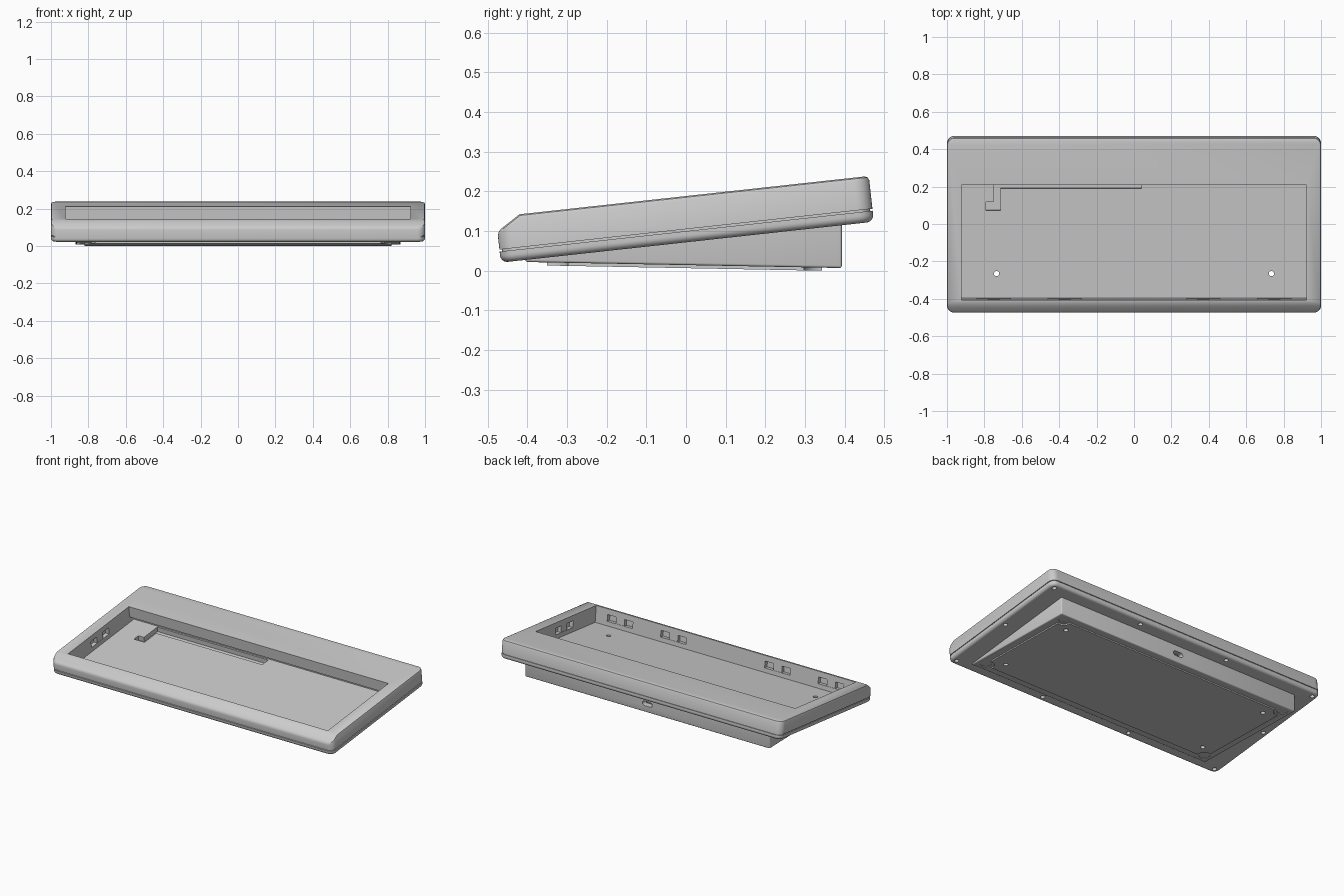
import bpy, bmesh
from math import radians, cos, sin, pi
from mathutils import Matrix

if "Cube" in bpy.data.objects:
    bpy.data.objects.remove(bpy.data.objects["Cube"])

TILT = Matrix.Translation((0, 0, 0.103)) @ Matrix.Rotation(radians(6.25), 4, 'X')
BASE = Matrix.Translation((0, 0, 0.0145)) @ Matrix.Rotation(radians(-1.09), 4, 'X')
FLAT = Matrix()


def finish(bm, name, matrix=FLAT):
    bmesh.ops.recalc_face_normals(bm, faces=bm.faces)
    bm.transform(matrix)
    me = bpy.data.meshes.new(name)
    bm.to_mesh(me)
    bm.free()
    ob = bpy.data.objects.new(name, me)
    bpy.context.collection.objects.link(ob)
    return ob


def loft(bm, rings):
    loops = [[bm.verts.new(p) for p in r] for r in rings]
    n = len(loops[0])
    for a, b in zip(loops, loops[1:]):
        for i in range(n):
            bm.faces.new((a[i], a[(i + 1) % n], b[(i + 1) % n], b[i]))
    bm.faces.new(loops[0][::-1])
    bm.faces.new(loops[-1])


def rounded(hx, hy, r, z, seg=8):
    pts = []
    for k, (sx, sy) in enumerate(((1, 1), (-1, 1), (-1, -1), (1, -1))):
        for i in range(seg + 1):
            t = (k + i / seg) * pi / 2
            pts.append((sx * (hx - r) + r * cos(t), sy * (hy - r) + r * sin(t), z))
    return pts


def prism(bm, pts, axis, lo, hi):
    put = {'x': lambda p, d: (d, p[0], p[1]),
           'y': lambda p, d: (p[0], d, p[1]),
           'z': lambda p, d: (p[0], p[1], d)}[axis]
    loft(bm, [[put(p, d) for p in pts] for d in (lo, hi)])


def box(bm, x0, x1, y0, y1, z0, z1):
    prism(bm, [(x0, y0), (x1, y0), (x1, y1), (x0, y1)], 'z', z0, z1)


def discs(name, centres, r, lo, hi, matrix=FLAT):
    bm = bmesh.new()
    for x, y in centres:
        prism(bm, [(x + r * cos(i * pi / 12), y + r * sin(i * pi / 12)) for i in range(24)], 'z', lo, hi)
    return finish(bm, name, matrix)


def cut(cutter, *targets):
    cutter.hide_render = True
    for ob in targets:
        mod = ob.modifiers.new("cut", 'BOOLEAN')
        mod.operation, mod.solver, mod.object = 'DIFFERENCE', 'EXACT', cutter
        bpy.context.view_layer.objects.active = ob
        bpy.ops.object.modifier_apply(modifier=mod.name)
    bpy.data.objects.remove(cutter)


# Upper shell: rounded block, sloped front, bevelled rim
bm = bmesh.new()
loft(bm, [rounded(1, 0.473, 0.04, z) for z in (0.002, 0.085)])
cutres = bmesh.ops.bisect_plane(bm, geom=bm.verts[:] + bm.edges[:] + bm.faces[:], plane_co=(0, -0.413, 0.085),
                                plane_no=(0, -0.037, 0.059), clear_outer=True)
bmesh.ops.holes_fill(bm, edges=[e for e in bm.edges if e.is_boundary])
bmesh.ops.recalc_face_normals(bm, faces=bm.faces)
rim = [e for e in bm.edges if len(e.link_faces) == 2
       and sorted(f.normal.z > 0.5 for f in e.link_faces) == [False, True]]
bmesh.ops.bevel(bm, geom=rim, offset=0.011, segments=2, profile=0.5, affect='EDGES')
upper = finish(bm, "upper_shell", TILT)

# Lower shell: rounded bottom edge, inset seam band on top
bm = bmesh.new()
levels = [(0.018 * (1 - sin(t)), -0.013 - 0.018 * cos(t)) for t in (i * pi / 12 for i in range(7))]
levels += [(0, -0.003), (0.006, -0.003), (0.006, 0.002)]
loft(bm, [rounded(1 - d, 0.473 - d, 0.04 - d, z) for d, z in levels])
lower = finish(bm, "lower_shell", TILT)

# Wedge foot under the case
bm = bmesh.new()
prism(bm, [(-0.405, 0.0222), (0.393, 0.007), (0.393, 0.1195), (-0.405, 0.033)], 'x', -0.87, 0.87)
edges = [e for e in bm.edges if not all(v.co.z > 0.03 for v in e.verts)]
bmesh.ops.bevel(bm, geom=edges, offset=0.006, segments=3, profile=0.5, affect='EDGES')
wedge = finish(bm, "wedge_foot")

# Base plate
bm = bmesh.new()
box(bm, -0.82, 0.82, -0.35, 0.343, -0.0078, 0.004)
plate = finish(bm, "base_plate", BASE)

# Main opening, undercut below the rear rim
bm = bmesh.new()
prism(bm, [(-0.40, 0.12), (0.22, 0.12), (0.22, 0.015), (0.26, 0.015), (0.26, -0.02), (-0.40, -0.02)],
      'x', -0.923, 0.923)
cut(finish(bm, "opening", TILT), upper, lower)

# Cable channel with hooked end
bm = bmesh.new()
prism(bm, [(0.04, 0.25), (-0.75, 0.25), (-0.75, 0.115), (-0.79, 0.115), (-0.79, 0.07),
           (-0.715, 0.07), (-0.715, 0.189), (0.04, 0.189)], 'z', -0.05, -0.01)
cut(finish(bm, "channel", TILT), lower, wedge)

# Clip recesses in the inner walls, each with a small tab
slots, tabs = bmesh.new(), bmesh.new()
for x in (-0.75, -0.37, 0.37, 0.75):
    box(slots, x - 0.09, x + 0.09, -0.425, -0.39, 0.008, 0.05)
    box(tabs, x - 0.03, x + 0.03, -0.427, -0.402, 0.006, 0.052)
for s in (-1, 1):
    x0, x1 = sorted((s * 0.91, s * 0.948))
    box(slots, x0, x1, -0.17, 0.01, 0.008, 0.05)
    x0, x1 = sorted((s * 0.925, s * 0.95))
    box(tabs, x0, x1, -0.11, -0.05, 0.006, 0.052)
cut(finish(slots, "slots", TILT), upper)
finish(tabs, "clip_tabs", TILT)

# Perimeter screw holes
spots = [(x, y) for x in (-0.962, -0.32, 0.32, 0.962) for y in (-0.437, 0.437)] + [(-0.962, 0), (0.962, 0)]
cut(discs("case_screws", spots, 0.013, -0.05, -0.012, TILT), lower)

# Round foot pads: plate corners scooped, shallow recesses in the wedge
feet = [(x, y) for x in (-0.815, 0.815) for y in (-0.347, 0.347)]
cut(discs("scoops", feet, 0.05, -0.03, 0.03, BASE), plate)
cut(discs("pad_recess", feet, 0.032, -0.02, 0.003, BASE), wedge)

# Plate screws; the front pair pass through to the tray floor
cut(discs("front_screws", [(-0.735, -0.265), (0.735, -0.265)], 0.014, -0.05, 0.09), plate, wedge, lower)
cut(discs("rear_screws", [(-0.735, 0.27), (0.735, 0.27)], 0.014, -0.05, 0.03), plate, wedge)

# Cable port in the wedge's back face
bm = bmesh.new()
port = [((0.02 if i < 9 else -0.02) + 0.015 * cos((i if i < 9 else i - 1) * pi / 8 - pi / 2),
         0.062 + 0.015 * sin((i if i < 9 else i - 1) * pi / 8 - pi / 2)) for i in range(18)]
prism(bm, port, 'y', 0.33, 0.42)
cut(finish(bm, "port", FLAT), wedge)
bm = bmesh.new()
box(bm, -0.02, 0.02, 0.325, 0.375, 0.059, 0.065)
finish(bm, "port_tongue")

# Smooth the rounded parts
bpy.ops.object.select_all(action='DESELECT')
for ob in (upper, lower, wedge, plate):
    ob.select_set(True)
bpy.context.view_layer.objects.active = upper
bpy.ops.object.shade_smooth_by_angle(angle=radians(30))
